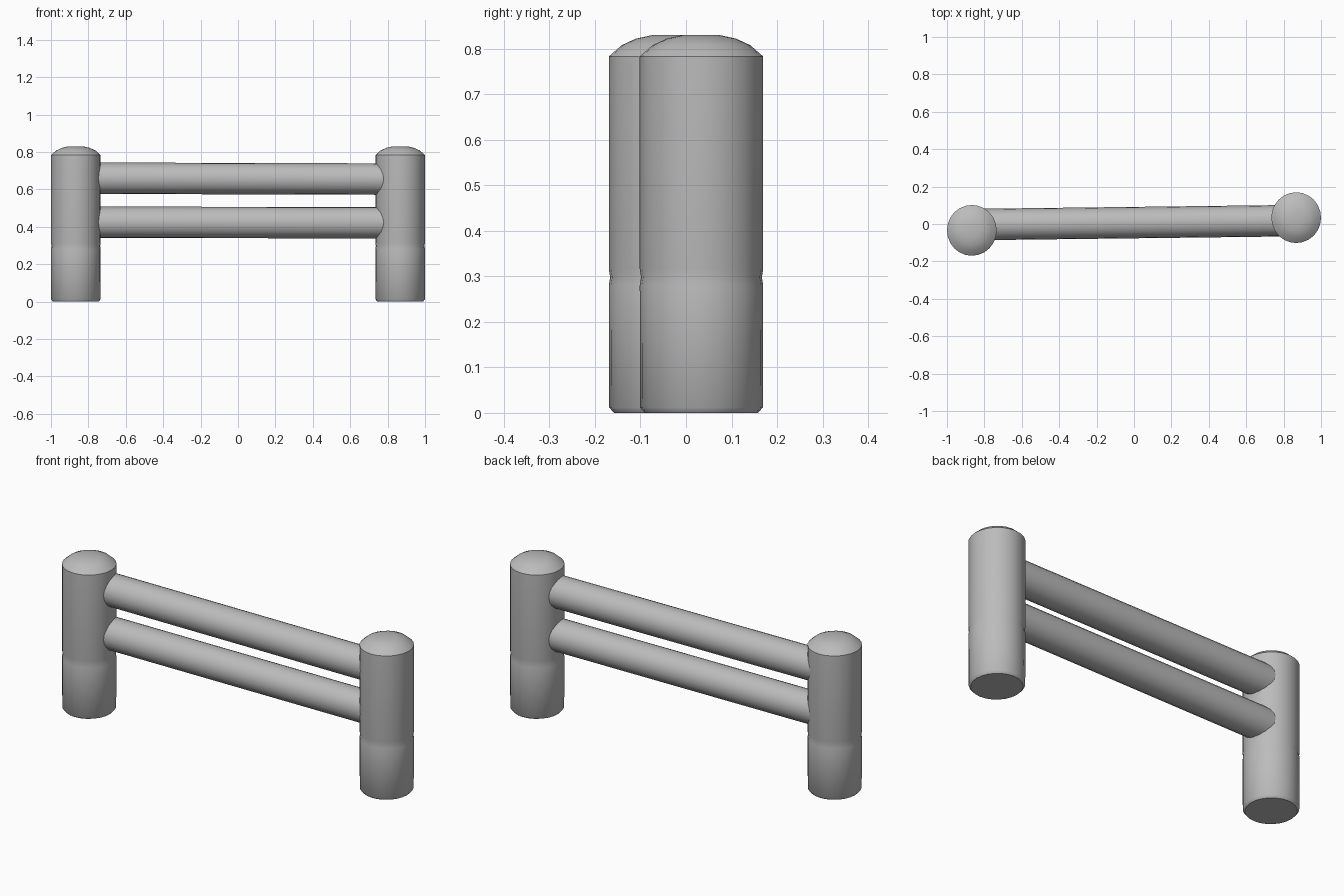
import bpy, bmesh, math
from mathutils import Vector

if "Cube" in bpy.data.objects:
    bpy.data.objects.remove(bpy.data.objects["Cube"])

grey = bpy.data.materials.new("plain grey")
grey.diffuse_color = (0.5, 0.5, 0.5, 1)
grey.use_nodes = True
grey.node_tree.nodes["Principled BSDF"].inputs["Base Color"].default_value = grey.diffuse_color


def lathe(name, profile, sides, loc, scale=(1, 1, 1), direction=(0, 0, 1)):
    """Solid of revolution from (radius, height) pairs, capped at both ends."""
    bm = bmesh.new()
    rings = []
    for r, h in profile:
        rings.append([bm.verts.new((r * math.cos(2 * math.pi * i / sides),
                                    r * math.sin(2 * math.pi * i / sides), h))
                      for i in range(sides)])
    for a, b in zip(rings, rings[1:]):
        for i in range(sides):
            j = (i + 1) % sides
            bm.faces.new((a[i], a[j], b[j], b[i]))
    bm.faces.new(rings[0][::-1])
    bm.faces.new(rings[-1])
    mesh = bpy.data.meshes.new(name)
    bm.to_mesh(mesh)
    bm.free()
    mesh.materials.append(grey)
    ob = bpy.data.objects.new(name, mesh)
    bpy.context.collection.objects.link(ob)
    ob.location = loc
    ob.scale = scale
    ob.rotation_euler = Vector(direction).to_track_quat('Z', 'Y').to_euler()
    bpy.context.view_layer.objects.active = ob
    ob.select_set(True)
    bpy.ops.object.shade_smooth_by_angle(angle=math.radians(40))
    ob.select_set(False)
    return ob


# Round posts with a shallow seam and a low domed top
post_profile = [(0.122, 0.0), (0.132, 0.012), (0.133, 0.28), (0.130, 0.298),
                (0.133, 0.316), (0.133, 0.783), (0.105, 0.808),
                (0.075, 0.822), (0.04, 0.83)]
for name, side in (("left_post", -1), ("right_post", 1)):
    lathe(name, post_profile, 24, (side * 0.867, side * 0.034, 0), (1, 1.02, 1))

# Two round rails running slightly askew between the posts
for name, z0, z1 in (("upper_rail", 0.660, 0.655), ("lower_rail", 0.424, 0.422)):
    start = Vector((-0.86, -0.003, z0))
    end = Vector((0.86, 0.018, z1))
    span = end - start
    lathe(name, [(0.084, 0), (0.084, span.length)], 20, start, direction=span)
